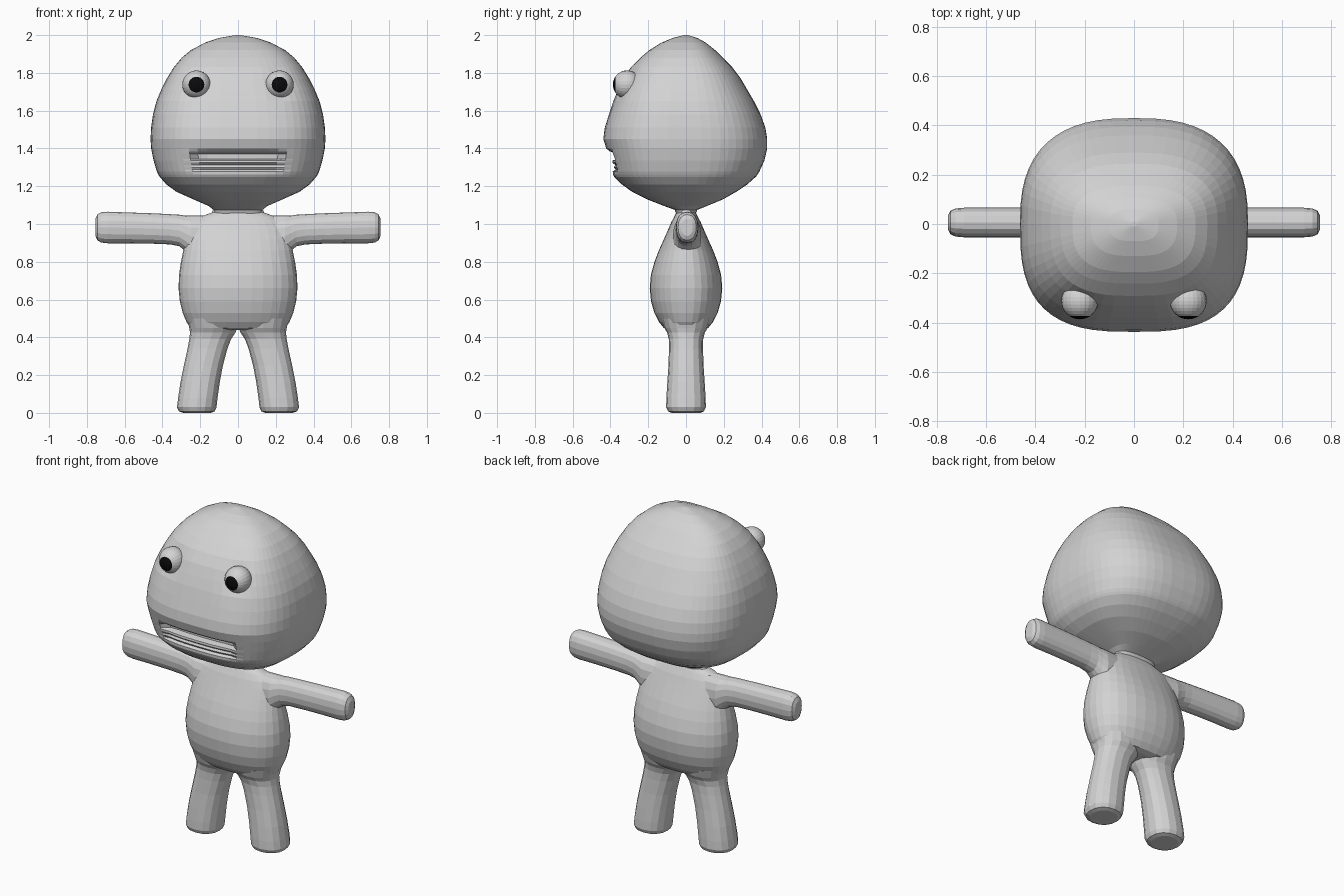
import bpy, bmesh, math
from mathutils import Matrix


def material(name, v):
    m = bpy.data.materials.new(name)
    m.diffuse_color = (v, v, v, 1)
    return m


GREY = material("light grey", 0.65)
BLACK = material("black", 0.003)


def finish(bm, name, mats=(GREY,)):
    bmesh.ops.recalc_face_normals(bm, faces=bm.faces)
    me = bpy.data.meshes.new(name)
    bm.to_mesh(me)
    bm.free()
    ob = bpy.data.objects.new(name, me)
    bpy.context.collection.objects.link(ob)
    for m in mats:
        me.materials.append(m)
    return ob


def loft(name, rings):
    """Skin a list of point rings and close both ends."""
    bm = bmesh.new()
    vs = [[bm.verts.new(p) for p in r] for r in rings]
    n = len(vs[0])
    for a, b in zip(vs, vs[1:]):
        for i in range(n):
            j = (i + 1) % n
            bm.faces.new((a[i], a[j], b[j], b[i]))
    bm.faces.new(vs[0])
    bm.faces.new(vs[-1])
    return finish(bm, name)


def oval(n, e):
    """Unit superellipse points."""
    pts = []
    for i in range(n):
        t = 2 * math.pi * i / n
        c, s = math.cos(t), math.sin(t)
        pts.append((math.copysign(abs(c) ** (2 / e), c),
                    math.copysign(abs(s) ** (2 / e), s)))
    return pts


def interp(table, z):
    for a, b in zip(table, table[1:]):
        if a[0] <= z <= b[0]:
            f = (z - a[0]) / (b[0] - a[0])
            return [p + (q - p) * f for p, q in zip(a[1:], b[1:])]


# Head: height, half width, front depth, back depth
HEAD = [(1.05, .125, .05, .05), (1.075, .13, .06, .06), (1.095, .155, .115, .11),
        (1.13, .235, .205, .195), (1.17, .325, .285, .265), (1.21, .38, .34, .325),
        (1.25, .415, .38, .37), (1.27, .427, .39, .385), (1.335, .447, .405, .415),
        (1.40, .46, .422, .43), (1.45, .463, .438, .43), (1.51, .46, .43, .42),
        (1.58, .45, .408, .395), (1.65, .432, .385, .36), (1.71, .407, .36, .325),
        (1.77, .377, .332, .29), (1.83, .34, .292, .245), (1.88, .298, .242, .195),
        (1.92, .25, .195, .155), (1.96, .175, .13, .105), (1.985, .1, .07, .06),
        (2.0, .012, .01, .01)]
# Mouth: height, depth of the surface at the centre
MOUTH = [(1.262, .387), (1.278, .388), (1.288, .372), (1.30, .382), (1.312, .374),
         (1.325, .39), (1.337, .388), (1.345, .35), (1.37, .35), (1.385, .405),
         (1.40, .422)]
EYE_X, EYE_Y, EYE_Z = .22, -.312, 1.738

front, back = oval(56, 2.9), oval(56, 2.6)
rings = []
for z in sorted({r[0] for r in HEAD if not 1.262 < r[0] < 1.4} | {m[0] for m in MOUTH}):
    w, f, b = interp(HEAD, z)
    ring = []
    for (fx, fy), (bx, by) in zip(front, back):
        if fy < 0:
            x, y = w * fx, f * fy
            if 1.262 <= z <= 1.4:      # mouth slot and lips
                k = max(0, min(1, (.255 - abs(x)) / .055))
                y += k * (f - interp(MOUTH, z)[0])
            d = math.hypot(abs(x) - EYE_X, z - EYE_Z)
            y += .018 * math.exp(-(d / .06) ** 2)   # eye sockets
        else:
            x, y = w * bx, b * by
        ring.append((x, y, z))
    rings.append(ring)
loft("head", rings)

# Torso: height, half width, half depth
TORSO = [(.44, .19, .085), (.45, .25, .118), (.48, .272, .142), (.53, .293, .168),
         (.59, .308, .185), (.66, .315, .192), (.73, .312, .186), (.80, .302, .167),
         (.86, .29, .144), (.92, .28, .117), (.97, .265, .095), (1.01, .24, .078),
         (1.04, .195, .062), (1.06, .14, .052), (1.085, .125, .05)]
loft("torso", [[(w * x, d * y, z) for x, y in oval(32, 2.25)] for z, w, d in TORSO])

# Leg: height, inner x, outer x, half depth
LEG = [(0, .145, .29, .075), (.008, .123, .313, .095), (.03, .114, .323, .105),
       (.08, .108, .317, .104), (.16, .097, .305, .099), (.25, .08, .287, .093),
       (.34, .056, .267, .09), (.39, .037, .258, .091), (.425, .014, .254, .1),
       (.45, .002, .258, .115), (.5, .002, .27, .13)]
# Arm: distance out, bottom, top, half depth
ARM = [(.16, .80, 1.045, .07), (.25, .825, 1.045, .075), (.28, .858, 1.045, .068),
       (.31, .882, 1.049, .063), (.36, .892, 1.052, .06), (.46, .896, 1.057, .06),
       (.58, .898, 1.061, .06), (.69, .898, 1.065, .06), (.725, .902, 1.062, .057),
       (.745, .914, 1.05, .048), (.755, .937, 1.027, .03)]

for s, side in ((1, "right"), (-1, "left")):
    loft(side + "_leg", [[(s * ((a + b) / 2 + (b - a) / 2 * x), d * y, z)
                          for x, y in oval(16, 2.25)] for z, a, b, d in LEG])
    loft(side + "_arm", [[(s * x, .006 + d * u, (a + b) / 2 + (b - a) / 2 * v)
                          for u, v in oval(16, 2.25)] for x, a, b, d in ARM])

    # Eye: ball with its pole facing forward, black cap as pupil
    bm = bmesh.new()
    bmesh.ops.create_uvsphere(bm, u_segments=24, v_segments=16, radius=.075)
    for f in bm.faces:
        f.material_index = int(f.calc_center_median().z > .0615)
    bmesh.ops.transform(bm, verts=bm.verts, matrix=Matrix.Translation(
        (s * EYE_X, EYE_Y, EYE_Z)) @ Matrix.Rotation(math.pi / 2, 4, 'X'))
    finish(bm, side + "_eye", (GREY, BLACK))
